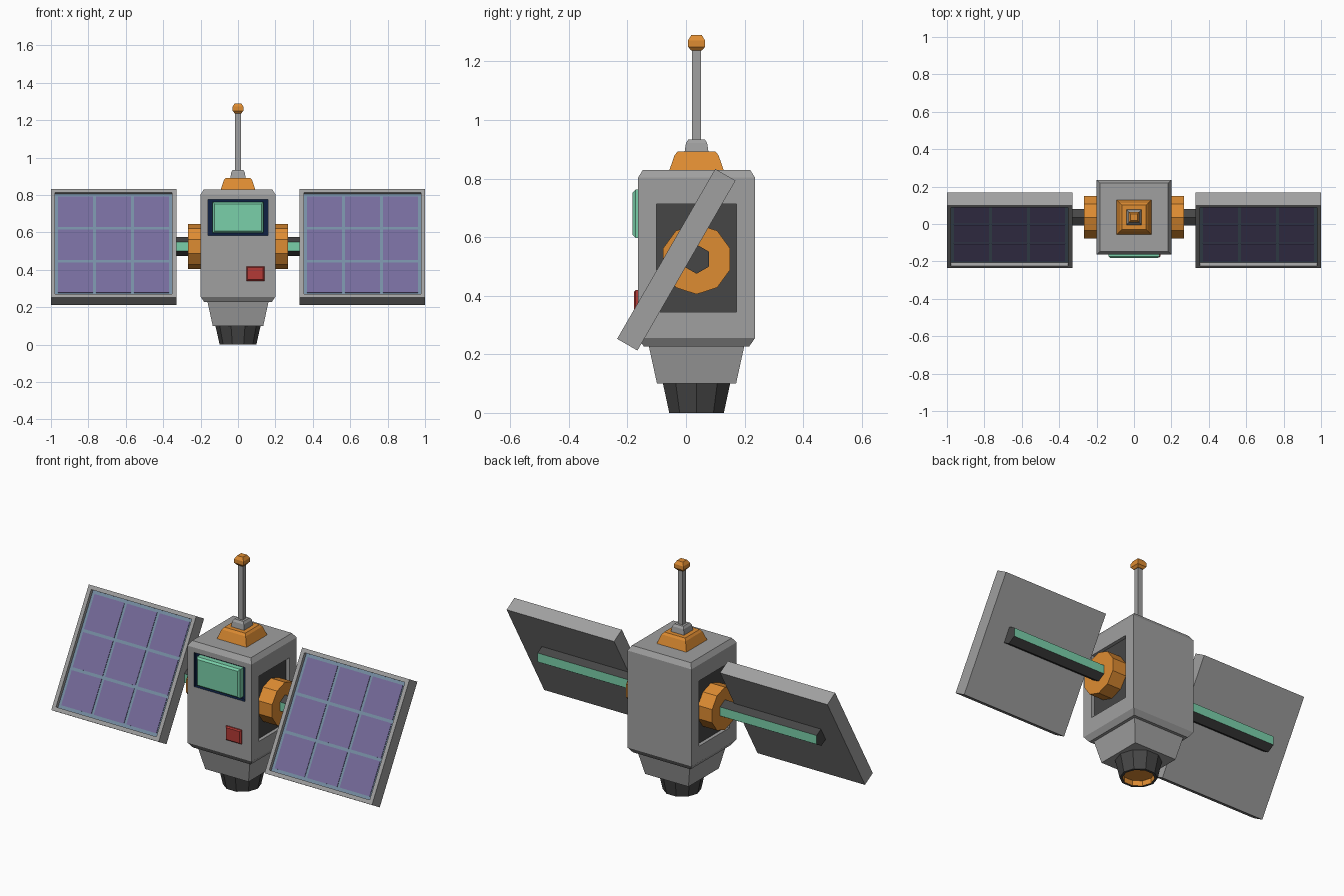
import bpy, bmesh, math
from mathutils import Matrix, Vector

if "Cube" in bpy.data.objects:
    bpy.data.objects.remove(bpy.data.objects["Cube"])


def material(name, srgb):
    m = bpy.data.materials.new(name)
    lin = [((c / 255 + 0.055) / 1.055) ** 2.4 for c in srgb]
    m.diffuse_color = (*lin, 1)
    m.use_nodes = True
    m.node_tree.nodes["Principled BSDF"].inputs["Base Color"].default_value = m.diffuse_color
    return m


GREY = material("grey", (160, 160, 160))
DARK = material("dark_grey", (70, 70, 70))
ORANGE = material("orange", (222, 140, 50))
GREEN = material("mint_green", (122, 208, 170))
RED = material("red", (180, 58, 54))
NAVY = material("navy", (14, 32, 66))
PURPLE = material("purple", (118, 108, 156))
BLUE = material("grid_blue", (118, 142, 164))

CY = 0.036          # body axis in y
AXLE_Z = 0.525
T, R = Matrix.Translation, Matrix.Rotation


def add_loft(bm, levels, sides=4, mat=None):
    """Stack of rings: (height, half_x[, half_y]); boxes when sides == 4."""
    rings = []
    for lv in levels:
        z, hx, hy = lv[0], lv[1], lv[-1]
        if sides == 4:
            pts = [(-hx, -hy), (hx, -hy), (hx, hy), (-hx, hy)]
        else:
            pts = [(hx * math.cos(2 * math.pi * i / sides),
                    hx * math.sin(2 * math.pi * i / sides)) for i in range(sides)]
        rings.append([bm.verts.new((mat or Matrix()) @ Vector((x, y, z))) for x, y in pts])
    for a, b in zip(rings, rings[1:]):
        for i in range(sides):
            j = (i + 1) % sides
            bm.faces.new((a[i], a[j], b[j], b[i]))
    bm.faces.new(rings[0][::-1])
    bm.faces.new(rings[-1])
    bmesh.ops.recalc_face_normals(bm, faces=bm.faces[:])
    bm.normal_update()


def recess(bm, direction, lo, hi, depth, floor, wall):
    """Cut a rectangular pocket lo..hi into the largest face looking along direction."""
    d = Vector(direction)
    f = max((f for f in bm.faces if f.normal.dot(d) > 0.99), key=lambda f: f.calc_area())
    c = f.calc_center_median()
    bmesh.ops.inset_individual(bm, faces=[f], thickness=0.01)
    for v in f.verts:
        for k in range(3):
            if abs(d[k]) < 0.5:
                v.co[k] = lo[k] if v.co[k] < c[k] else hi[k]
    sink(bm, f, d, depth, floor, wall)


def sink(bm, f, d, depth, floor, wall):
    g = bmesh.ops.extrude_discrete_faces(bm, faces=[f])["faces"][0]
    for v in g.verts:
        v.co -= d * depth
    g.material_index = floor
    for e in g.edges:
        for w in e.link_faces:
            if w != g:
                w.material_index = wall


def finish(name, bm, mats, mirror=False):
    me = bpy.data.meshes.new(name)
    bm.to_mesh(me)
    bm.free()
    ob = bpy.data.objects.new(name, me)
    bpy.context.collection.objects.link(ob)
    for m in mats:
        me.materials.append(m)
    if mirror:
        ob.modifiers.new("mirror", "MIRROR")
    return ob


def part(name, mat, levels, sides=4, matrix=None, mirror=False):
    bm = bmesh.new()
    add_loft(bm, levels, sides, matrix)
    return finish(name, bm, [mat], mirror)


axis = T((0, CY, 0))

# Body with chamfered ends, screen pocket and side pockets
bm = bmesh.new()
add_loft(bm, [(0.227, 0.18), (0.256, 0.2), (0.803, 0.2), (0.83, 0.183)], 4, axis)
recess(bm, (0, -1, 0), (-0.16, 0, 0.583), (0.16, 0, 0.775), 0.02, 2, 2)
for s in (1, -1):
    recess(bm, (s, 0, 0), (0, -0.1, 0.345), (0, 0.172, 0.713), 0.02, 1, 0)
finish("body", bm, [GREY, DARK, NAVY])

# Neck and nozzle below the body
part("neck", GREY, [(0.1, 0.135), (0.228, 0.163)], 4, axis)
bm = bmesh.new()
add_loft(bm, [(0, 0.098), (0.102, 0.121)], 10, axis)
bottom = next(f for f in bm.faces if f.normal.z < -0.99)
bmesh.ops.inset_individual(bm, faces=[bottom], thickness=0.014)
sink(bm, bottom, Vector((0, 0, -1)), 0.03, 1, 1)
finish("nozzle", bm, [DARK, ORANGE])

# Antenna
part("antenna_base", ORANGE, [(0.828, 0.093), (0.88, 0.075), (0.892, 0.065)], 4, axis)
part("antenna_collar", GREY, [(0.89, 0.041), (0.922, 0.036), (0.934, 0.028)], 4, axis)
part("antenna_rod", GREY, [(0.93, 0.015), (1.24, 0.015)], 4, axis)
part("antenna_tip", ORANGE, [(1.237, 0.018), (1.25, 0.029), (1.272, 0.029), (1.29, 0.018)], 4, axis)

# Screen and button on the front (local z points to -y)
to_front = R(math.pi / 2, 4, 'X')
part("screen", GREEN, [(0.14, 0.135, 0.082), (0.173, 0.135, 0.082), (0.183, 0.125, 0.072)],
     4, T((0, 0, 0.68)) @ to_front)
part("button", RED, [(0.15, 0.048, 0.039), (0.172, 0.048, 0.039), (0.178, 0.042, 0.033)],
     4, T((0.093, 0, 0.38)) @ to_front)

# Hubs and hexagonal axles (local z points to +x)
to_side = T((0, CY, AXLE_Z)) @ R(math.pi / 2, 4, 'Y')
part("hub", ORANGE, [(0.17, 0.12), (0.268, 0.12)], 10, to_side, True)
bm = bmesh.new()
add_loft(bm, [(0.25, 0.05), (0.87, 0.05)], 6, to_side)
for f in bm.faces:
    f.material_index = int(abs(f.normal.y) > 0.9)
finish("axle", bm, [DARK, GREEN], True)

# Solar panels, tilted back
tilt = T((0.665, -0.033, 0.523)) @ R(math.radians(60), 4, 'X')
bm = bmesh.new()
add_loft(bm, [(-0.04, 0.335), (0.04, 0.335)], 4, tilt)
n = tilt.to_3x3() @ Vector((0, 0, 1))
face = next(f for f in bm.faces if f.normal.dot(n) > 0.99)
bmesh.ops.inset_individual(bm, faces=[face], thickness=0.031)
sink(bm, face, n, 0.02, 1, 0)
finish("panel_frame", bm, [GREY, BLUE], True)

# Nine cells on each panel
bm = bmesh.new()
for i in (-1, 0, 1):
    for j in (-1, 0, 1):
        add_loft(bm, [(0.018, 0.0935), (0.023, 0.0935)], 4, tilt @ T((i * 0.203, j * 0.203, 0)))
finish("solar_cells", bm, [PURPLE], True)
